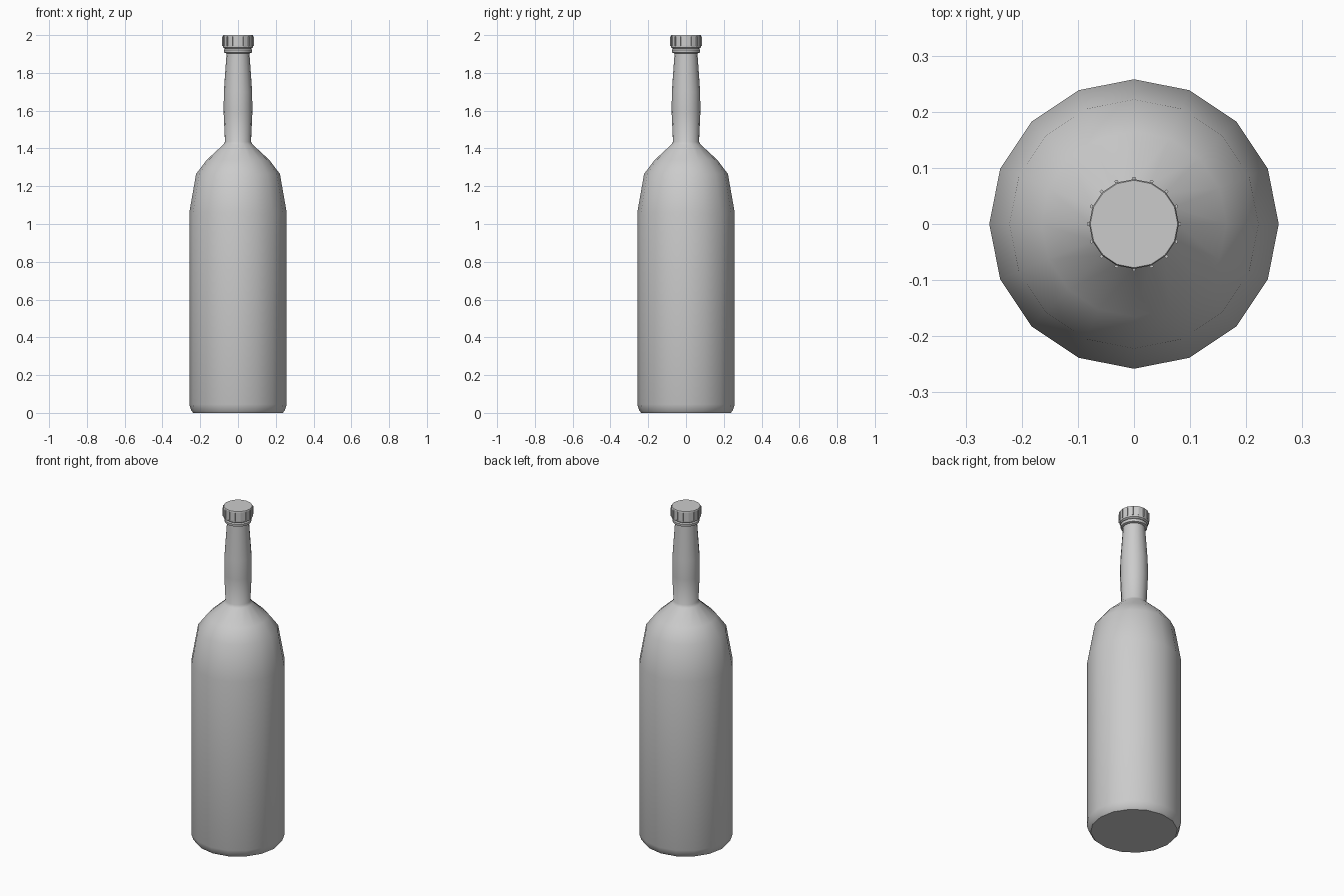
import bpy, bmesh, math
from mathutils import Matrix

cube = bpy.data.objects.get("Cube")
if cube:
    bpy.data.objects.remove(cube, do_unlink=True)

SIDES = 16

grey = bpy.data.materials.new("grey")
grey.use_nodes = True
colour = (0.6, 0.6, 0.6, 1)
grey.diffuse_color = colour
grey.node_tree.nodes["Principled BSDF"].inputs["Base Color"].default_value = colour


def finish(name, bm, smooth_angle=None):
    bmesh.ops.recalc_face_normals(bm, faces=bm.faces)
    mesh = bpy.data.meshes.new(name)
    bm.to_mesh(mesh)
    bm.free()
    mesh.materials.append(grey)
    obj = bpy.data.objects.new(name, mesh)
    bpy.context.collection.objects.link(obj)
    if smooth_angle:
        bpy.ops.object.select_all(action="DESELECT")
        obj.select_set(True)
        bpy.context.view_layer.objects.active = obj
        bpy.ops.object.shade_smooth_by_angle(angle=math.radians(smooth_angle))
    return obj


def lathe(name, profile, smooth_angle=None):
    """Turn (radius, height) points around z and close both ends."""
    bm = bmesh.new()
    rings = []
    for r, z in profile:
        angles = [2 * math.pi * i / SIDES for i in range(SIDES)]
        rings.append([bm.verts.new((r * math.cos(a), r * math.sin(a), z)) for a in angles])
    for low, high in zip(rings, rings[1:]):
        for i in range(SIDES):
            j = (i + 1) % SIDES
            bm.faces.new((low[i], low[j], high[j], high[i]))
    bm.faces.new(rings[0][::-1])
    bm.faces.new(rings[-1])
    return finish(name, bm, smooth_angle)


# Bottle: body, shoulder and slightly swollen neck in one turned shape
lathe("bottle", [
    (0.237, 0), (0.247, 0.012), (0.258, 0.045), (0.258, 1.06), (0.222, 1.265),
    (0.165, 1.34), (0.078, 1.42), (0.069, 1.435), (0.076, 1.59),
    (0.075, 1.70), (0.061, 1.90), (0.061, 1.93)], 50)

# Lip ring below the cap
lathe("lip_ring", [
    (0.060, 1.903), (0.073, 1.907), (0.075, 1.922), (0.068, 1.928), (0.068, 1.945)], 30)

# Cap with a flared lower edge
lathe("cap", [
    (0.070, 1.928), (0.079, 1.934), (0.080, 1.945), (0.080, 1.994), (0.078, 2.0)])

# Narrow grip ribs around the cap
bm = bmesh.new()
for i in range(SIDES):
    turn = Matrix.Rotation(2 * math.pi * i / SIDES, 4, "Z")
    place = Matrix.Translation((0.080, 0, 1.968)) @ Matrix.Diagonal((0.008, 0.006, 0.05, 1))
    bmesh.ops.create_cube(bm, size=1, matrix=turn @ place)
finish("cap_ribs", bm)
